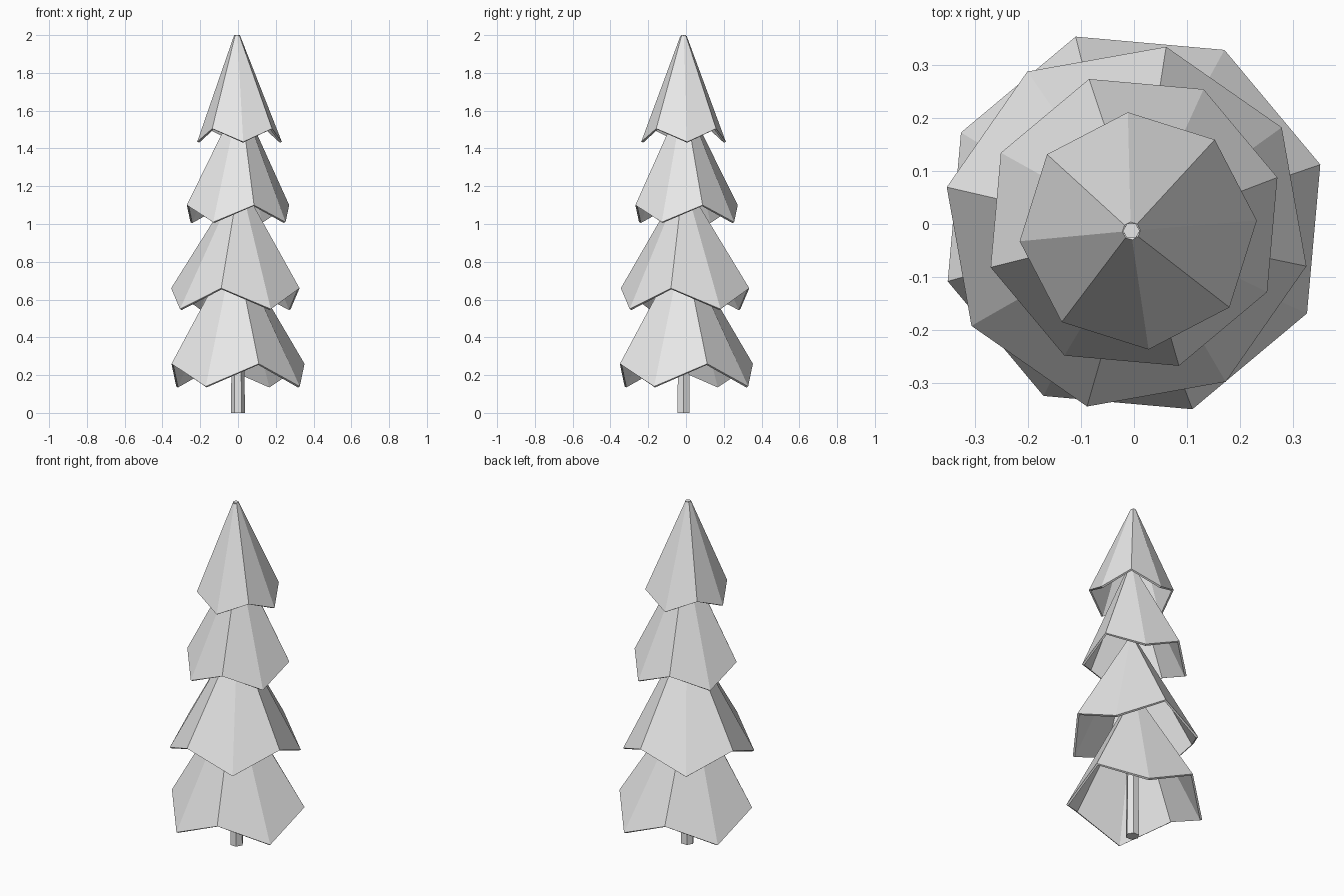
import bpy, bmesh
from math import cos, sin, radians
from mathutils import Vector

cube = bpy.data.objects.get("Cube")
if cube:
    bpy.data.objects.remove(cube)

# One plain grey for the whole tree
grey = bpy.data.materials.new("light_grey")
grey.use_nodes = True
grey.diffuse_color = (0.8, 0.8, 0.8, 1)
grey.node_tree.nodes["Principled BSDF"].inputs["Base Color"].default_value = (0.8, 0.8, 0.8, 1)


def ring(bm, centre, radius, sides, phase, heights):
    """Ring of vertices whose heights alternate through the given values."""
    verts = []
    for i in range(sides):
        a = radians(phase + 360 * i / sides)
        z = heights[i % len(heights)]
        verts.append(bm.verts.new((centre[0] + radius * cos(a),
                                   centre[1] + radius * sin(a), z)))
    return verts


def loft(name, lower, upper, sides, phase, capped):
    """Frustum between two rings, each given as (centre, radius, heights)."""
    bm = bmesh.new()
    a, b = [ring(bm, c, r, sides, phase, h) for c, r, h in (lower, upper)]
    for i in range(sides):
        j = (i + 1) % sides
        bm.faces.new((a[i], a[j], b[j], b[i]))
    if capped:
        bm.faces.new(a[::-1])
        bm.faces.new(b)
    mesh = bpy.data.meshes.new(name)
    bm.to_mesh(mesh)
    bm.free()
    mesh.materials.append(grey)
    obj = bpy.data.objects.new(name, mesh)
    bpy.context.collection.objects.link(obj)
    return obj


# Tapered hexagonal trunk running up to the tip
loft("trunk", ((0, -0.013), 0.037, [0]), ((-0.005, -0.013), 0.016, [2.0]), 6, 0, True)

# Hollow branch tiers: rim centre, rim radius, phase, rim heights, top centre, top radius, top height
tiers = {
    "bottom_tier": ((0, 0.002), 0.369, 17.4, [0.26, 0.14], (-0.015, -0.013), 0.034, 0.83),
    "lower_middle_tier": ((-0.014, -0.005), 0.348, 32.6, [0.55, 0.66], (0.005, -0.013), 0.027, 1.19),
    "upper_middle_tier": ((0, 0.003), 0.284, 17.4, [1.1, 1.01], (0.01, -0.01), 0.022, 1.63),
    "top_tier": ((0.008, -0.013), 0.225, 5, [1.435, 1.505], (-0.005, -0.013), 0.017, 1.995),
}
for name, (centre, radius, phase, rim, top, top_radius, top_z) in tiers.items():
    tier = loft(name, (centre, radius, rim), (top, top_radius, [top_z]), 8, phase, False)
    shell = tier.modifiers.new("Shell", 'SOLIDIFY')
    shell.thickness = 0.012
    shell.offset = -1
